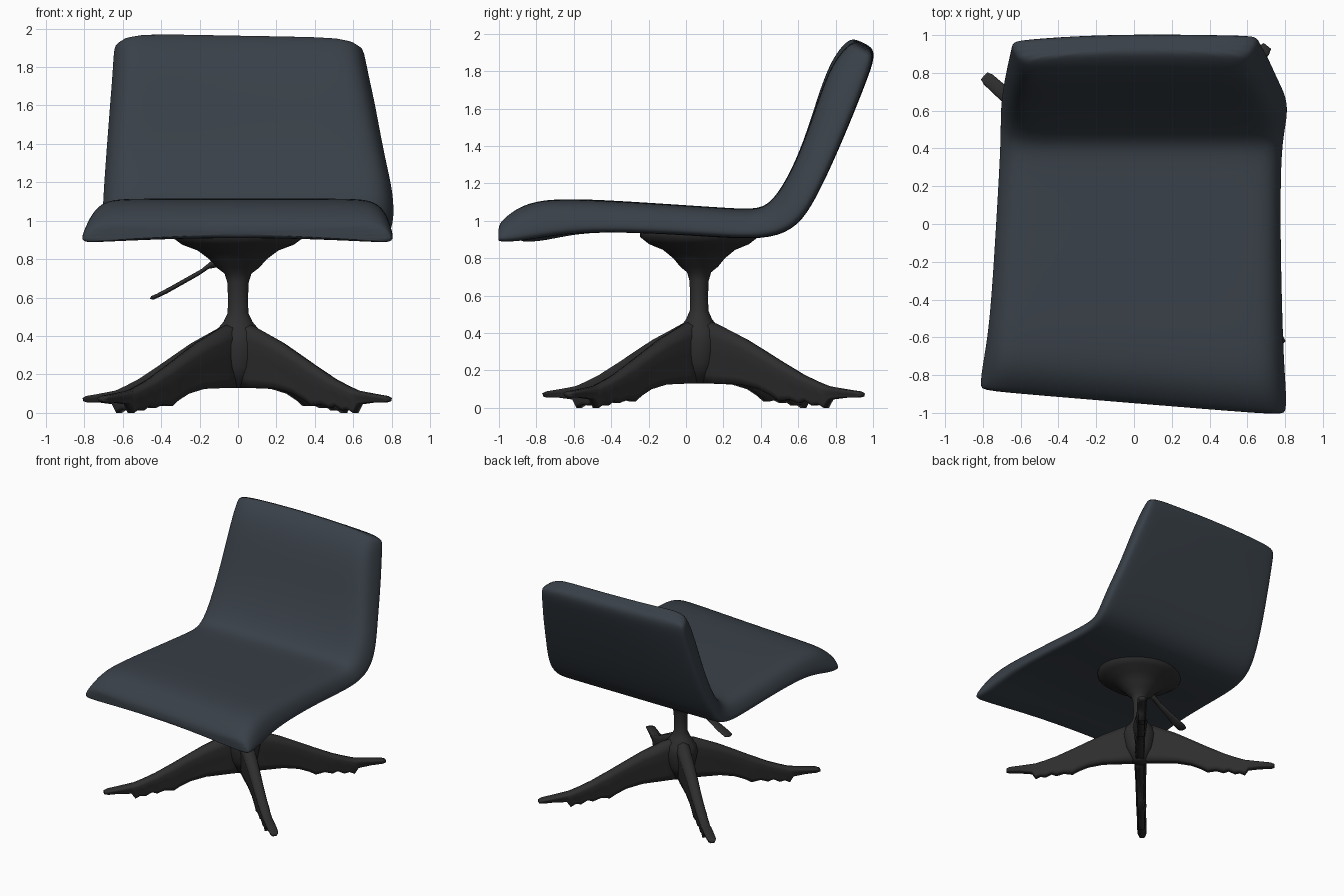
import bpy, bmesh, math
from mathutils import Vector


def material(name, rgb):
    m = bpy.data.materials.new(name)
    m.diffuse_color = (*rgb, 1)
    return m


FABRIC = material("dark_blue_upholstery", (0.040, 0.051, 0.064))
METAL = material("dark_metal", (0.028, 0.027, 0.027))
HUB = Vector((0, 0.07, 0))


def loft(name, rings, mat, subdiv=0):
    """Skin a list of equal-length point rings and cap both ends."""
    bm = bmesh.new()
    vr = [[bm.verts.new(p) for p in ring] for ring in rings]
    n = len(vr[0])
    for a, b in zip(vr, vr[1:]):
        for i in range(n):
            j = (i + 1) % n
            bm.faces.new((a[i], a[j], b[j], b[i]))
    bm.faces.new(vr[0])
    bm.faces.new(vr[-1])
    bmesh.ops.recalc_face_normals(bm, faces=bm.faces)
    me = bpy.data.meshes.new(name)
    bm.to_mesh(me)
    bm.free()
    for p in me.polygons:
        p.use_smooth = True
    ob = bpy.data.objects.new(name, me)
    bpy.context.collection.objects.link(ob)
    me.materials.append(mat)
    if subdiv:
        mod = ob.modifiers.new("smooth", 'SUBSURF')
        mod.levels = mod.render_levels = subdiv
    return ob


# One-piece seat and back: (top y, z, underside y, z, left x, right x)
stations = [
    (-.945, .965, -.945, .895, -.79, .78),
    (-.935, 1.00, -.930, .880, -.82, .81),
    (-.860, 1.07, -.820, .885, -.81, .81),
    (-.740, 1.118, -.70, .910, -.79, .80),
    (-.500, 1.115, -.50, .940, -.765, .79),
    (-.100, 1.09, -.100, .930, -.74, .78),
    (.200, 1.07, .250, .905, -.72, .78),
    (.370, 1.06, .460, .905, -.71, .79),
    (.450, 1.09, .600, .970, -.71, .815),
    (.540, 1.22, .690, 1.11, -.705, .815),
    (.630, 1.42, .790, 1.32, -.69, .765),
    (.710, 1.66, .900, 1.58, -.67, .72),
    (.780, 1.84, .970, 1.76, -.655, .68),
    (.860, 1.94, 1.01, 1.87, -.65, .66),
    (.920, 1.975, 1.00, 1.935, -.63, .64),
]
# Right half of the cross-section: (across, underside-to-top)
half = [(0, 0), (.5, 0), (.9, 0), (.98, .03), (1, .18), (.985, .42),
        (.945, .75), (.87, .95), (.75, 1), (.4, 1), (0, 1)]
section = half + [(-u, t) for u, t in half[-2:0:-1]]

rings = []
for ty, tz, by, bz, xl, xr in stations:
    front = min(1, max(0, (-ty - .3) / .6))
    back = min(1, max(0, (ty - .6) / .3))
    ring = []
    for u, t in section:
        x = (xl + xr) / 2 + u * (xr - xl) / 2
        y = by + (ty - by) * t
        z = bz + (tz - bz) * t
        # front edge is skewed, its underside arches; back bows slightly
        y += front * (-.07 * u if u > 0 else -.06 * u)
        z += front * .03 * (1 - u * u) * (1 - t)
        y -= back * (.04 * u * u if u < 0 else .01 * u * u)
        z -= back * .012 * u
        ring.append((x, y, z))
    rings.append(ring)
loft("seat_and_back", rings, FABRIC, 2)

# Seat mount, column and flared hub
profile = [(.34, .96), (.345, .915), (.29, .875), (.21, .845), (.15, .80),
           (.11, .755), (.07, .725), (.056, .68), (.052, .60), (.054, .52),
           (.075, .475), (.12, .42), (.135, .36), (.11, .24), (.06, .13)]
SIDES = 32
loft("pedestal", [[HUB + Vector((r * math.cos(2 * math.pi * i / SIDES),
                                 r * .92 * math.sin(2 * math.pi * i / SIDES), z))
                   for i in range(SIDES)] for r, z in profile], METAL)

# Four web-like legs with lumpy undersides: (radius, top z, bottom z, width)
leg = [(0, .48, .13, .10), (.12, .45, .13, .11), (.30, .375, .125, .10),
       (.42, .315, .10, .09), (.50, .275, .065, .085), (.55, .25, .035, .085),
       (.62, .215, .045, .08), (.68, .185, .025, .08), (.72, .168, .04, .08),
       (.77, .15, .012, .075), (.81, .135, .02, .075), (.85, .122, 0, .075),
       (.88, .115, .045, .075), (.98, .10, .055, .075), (1.06, .09, .055, .07),
       (1.09, .08, .06, .05)]
leg_section = [(-.3, 0), (.3, 0), (.36, .15), (.38, .5), (.5, .78), (.38, .95),
               (0, 1), (-.38, .95), (-.5, .78), (-.38, .5), (-.36, .15)]
for name, angle, length in (("back_right_leg", 51, 1.03), ("back_left_leg", 138, .98),
                            ("front_left_leg", 229, 1.0), ("front_right_leg", 318, .97)):
    ob = loft(name, [[(r * length, u * w, zb + (zt - zb) * t) for u, t in leg_section]
                     for r, zt, zb, w in leg], METAL)
    ob.location = HUB
    ob.rotation_euler.z = math.radians(angle)

# Height lever, flattened and widening to a paddle: (x, z, width, thickness)
lever = [(-.02, .80, .05, .06), (-.14, .775, .05, .05), (-.20, .73, .05, .036),
         (-.28, .685, .06, .036), (-.36, .64, .085, .036), (-.43, .605, .09, .03),
         (-.455, .60, .06, .015)]
loft("height_lever", [[HUB + Vector((x + th / 4 * math.sin(a),
                                     w / 2 * math.cos(a), z + th / 2 * math.sin(a)))
                       for a in (2 * math.pi * i / 12 for i in range(12))]
                      for x, z, w, th in lever], METAL)
